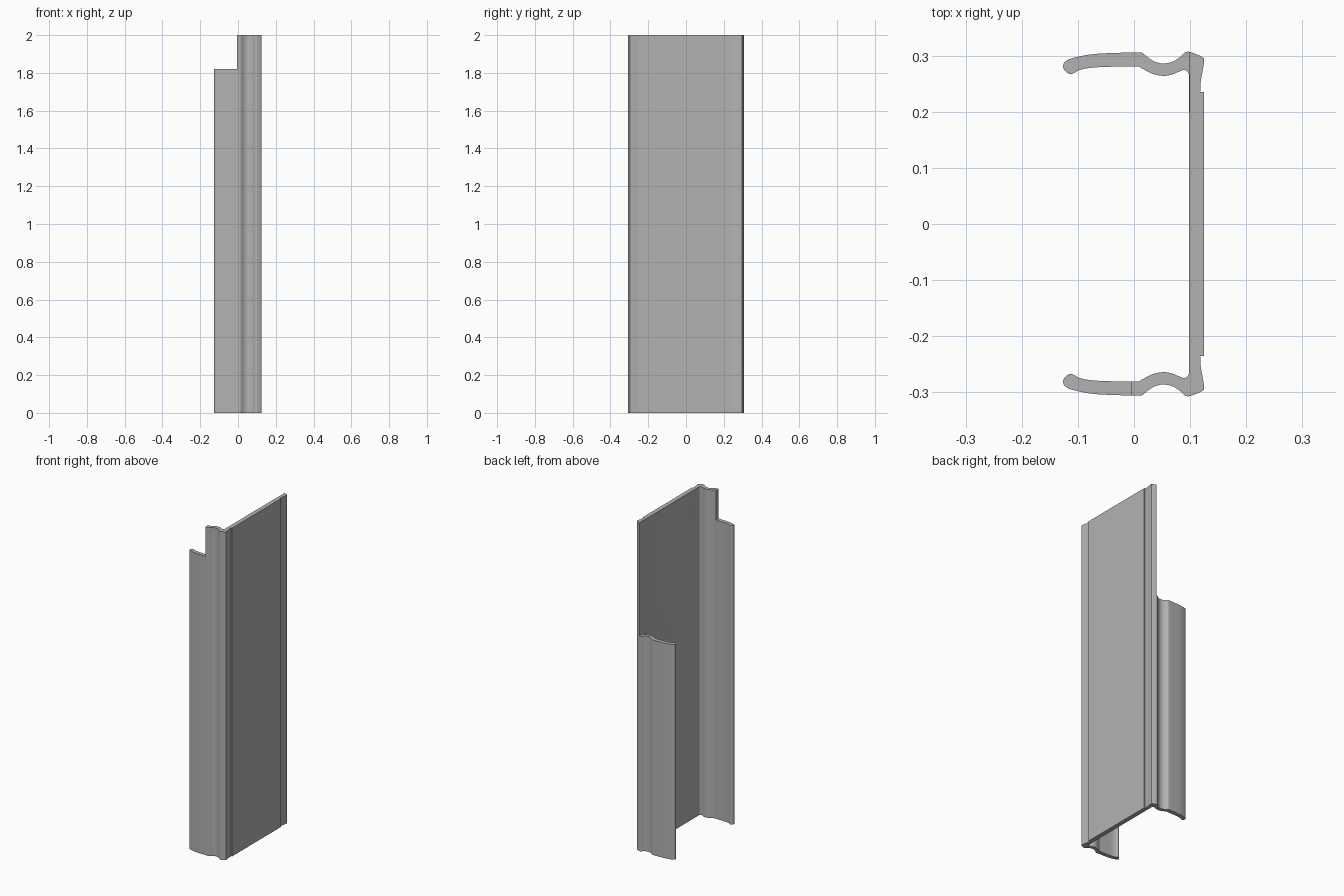
import bpy
import bmesh
from mathutils import Vector

cube = bpy.data.objects.get("Cube")
if cube:
    bpy.data.objects.remove(cube, do_unlink=True)

HEIGHT = 2.0

# Single flat grey
grey = bpy.data.materials.new("plain_grey")
grey.use_nodes = True
colour = (0.45, 0.45, 0.45, 1)
grey.diffuse_color = colour
grey.node_tree.nodes["Principled BSDF"].inputs["Base Color"].default_value = colour


def smooth_run(points, steps=4):
    """Catmull-Rom curve through the points, ends included."""
    pts = [Vector(p) for p in points]
    pts = [2 * pts[0] - pts[1]] + pts + [2 * pts[-1] - pts[-2]]
    out = []
    for a, b, c, d in zip(pts, pts[1:], pts[2:], pts[3:]):
        for i in range(steps):
            t = i / steps
            out.append(0.5 * (2 * b + (c - a) * t + (2 * a - 5 * b + 4 * c - d) * t * t
                              + (3 * b - a - 3 * c + d) * t ** 3))
    return out + [pts[-2]]


# Half cross-section, from the outer face of the web round to its inner face
step = [Vector((0.125, 0.235)), Vector((0.118, 0.235))]
corner = smooth_run([(0.119, 0.255), (0.125, 0.29), (0.122, 0.297), (0.11, 0.303),
                     (0.098, 0.307), (0.09, 0.305), (0.08, 0.296), (0.068, 0.289),
                     (0.053, 0.286), (0.038, 0.289), (0.026, 0.296), (0.015, 0.305)])
lip = smooth_run([(0.01, 0.306), (-0.03, 0.305), (-0.07, 0.303), (-0.1, 0.298),
                  (-0.119, 0.292), (-0.126, 0.284), (-0.124, 0.274), (-0.114, 0.267),
                  (-0.105, 0.27), (-0.098, 0.274), (-0.08, 0.278), (-0.05, 0.28), (0, 0.281)])
inner = smooth_run([(0.008, 0.281), (0.02, 0.274), (0.035, 0.267), (0.053, 0.264),
                    (0.07, 0.267), (0.086, 0.274), (0.094, 0.273), (0.098, 0.266)])
half = step + corner + lip + inner

# Mirror to a closed outline and extrude to full height
outline = half + [Vector((p.x, -p.y)) for p in reversed(half)]
bm = bmesh.new()
base = bm.faces.new([bm.verts.new((p.x, p.y, 0)) for p in outline])
top = bmesh.ops.extrude_face_region(bm, geom=[base])["geom"]
bmesh.ops.translate(bm, vec=(0, 0, HEIGHT),
                    verts=[v for v in top if isinstance(v, bmesh.types.BMVert)])
bmesh.ops.recalc_face_normals(bm, faces=bm.faces)
mesh = bpy.data.meshes.new("channel_profile")
bm.to_mesh(mesh)
bm.free()
channel = bpy.data.objects.new("channel_profile", mesh)
bpy.context.collection.objects.link(channel)
mesh.materials.append(grey)
bpy.context.view_layer.objects.active = channel


def notch(name, x_max, y_side, z_min):
    """Cut away one flange above z_min, up to x_max."""
    bpy.ops.mesh.primitive_cube_add(size=1, location=(x_max - 0.25, y_side * 0.35, z_min + 0.5))
    cutter = bpy.context.object
    cutter.name = name
    cutter.scale = (0.5, 0.3, 1)
    cutter.hide_render = True
    bpy.context.view_layer.update()
    bpy.context.view_layer.objects.active = channel
    mod = channel.modifiers.new(name, "BOOLEAN")
    mod.operation = "DIFFERENCE"
    mod.solver = "EXACT"
    mod.object = cutter
    bpy.ops.object.modifier_apply(modifier=name)
    bpy.data.objects.remove(cutter, do_unlink=True)


notch("front_lip_notch", -0.005, -1, 1.82)
notch("back_flange_notch", 0.099, 1, 1.31)

# Smooth the rolled curves, keep the cut edges sharp
bpy.ops.object.select_all(action="DESELECT")
channel.select_set(True)
bpy.context.view_layer.objects.active = channel
bpy.ops.object.shade_smooth_by_angle(angle=0.52)
